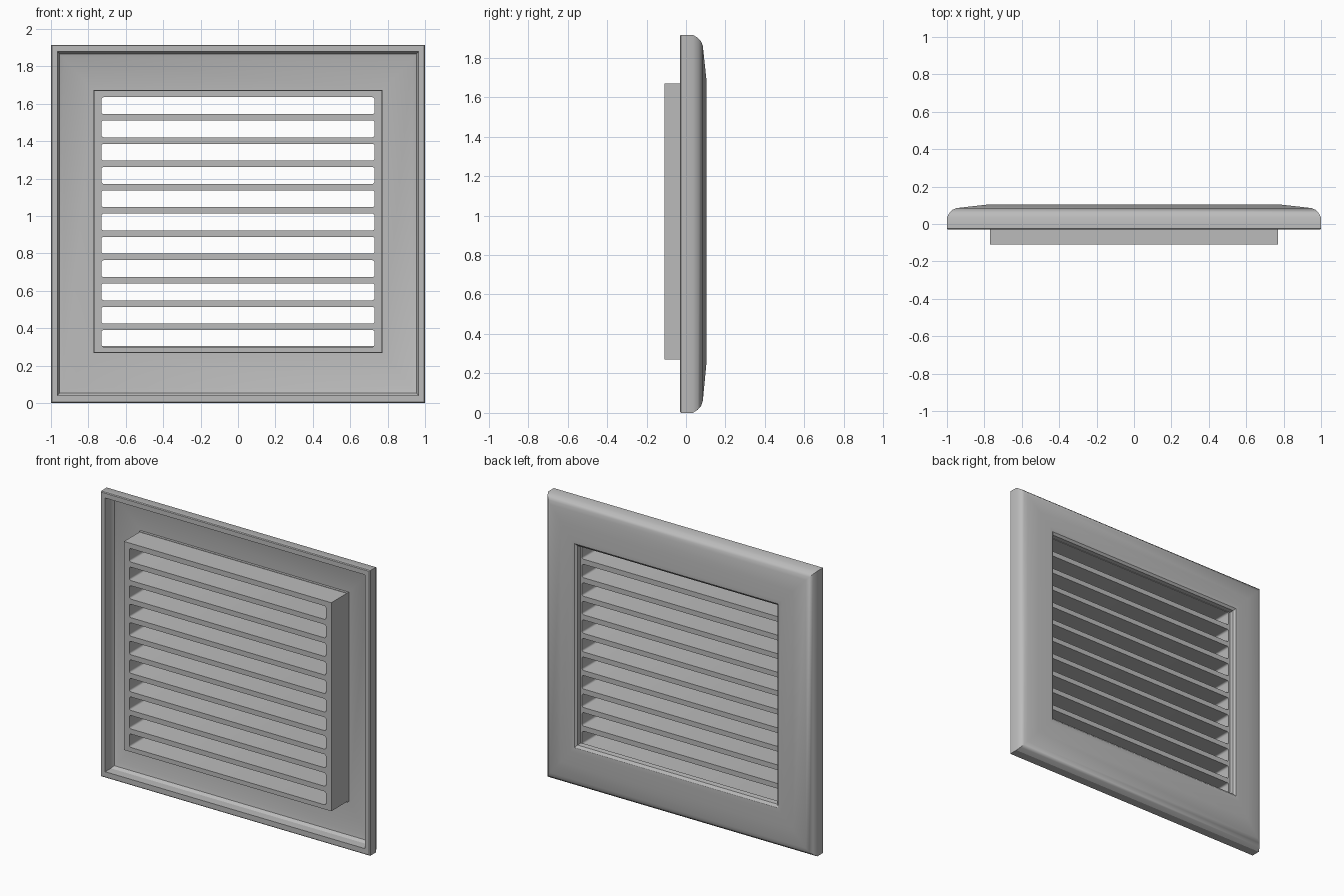
import bpy, bmesh, math

cube = bpy.data.objects.get("Cube")
if cube:
    bpy.data.objects.remove(cube, do_unlink=True)

grey = bpy.data.materials.new("light grey plastic")
grey.use_nodes = True
colour = (0.5, 0.5, 0.5, 1)
grey.diffuse_color = colour
grey.node_tree.nodes["Principled BSDF"].inputs["Base Color"].default_value = colour

OUTER = (1.0, 0.0, 1.915)      # half width, bottom, top
COLLAR = (0.77, 0.27, 1.67)


def make_object(name, bm):
    bmesh.ops.recalc_face_normals(bm, faces=bm.faces)
    mesh = bpy.data.meshes.new(name)
    bm.to_mesh(mesh)
    bm.free()
    obj = bpy.data.objects.new(name, mesh)
    bpy.context.collection.objects.link(obj)
    mesh.materials.append(grey)
    return obj


def activate(obj):
    bpy.ops.object.select_all(action='DESELECT')
    obj.select_set(True)
    bpy.context.view_layer.objects.active = obj


def add_prism(bm, half, low, high, y0, y1, radius=0.0):
    """Rectangle in x and z with cut corners, run from y0 to y1."""
    corners = [(half, low, 0), (half, high, 1), (-half, high, 2), (-half, low, 3)]
    outline = []
    for x, z, quarter in corners:
        cx = x - math.copysign(radius, x)
        cz = z + radius if z == low else z - radius
        steps = 4 if radius else 1
        for i in range(steps):
            a = math.pi / 2 * (quarter - 1 + (i / 3 if radius else 0))
            outline.append((cx + radius * math.cos(a), cz + radius * math.sin(a)))
    rings = [[bm.verts.new((x, y, z)) for x, z in outline] for y in (y0, y1)]
    bm.faces.new(rings[0])
    bm.faces.new(rings[1])
    n = len(outline)
    for i in range(n):
        j = (i + 1) % n
        bm.faces.new((rings[0][i], rings[0][j], rings[1][j], rings[1][i]))


# Hollow mitred surround: (way from outer edge to collar, y)
profile = [(0.15, -0.03), (0.02, -0.03), (0, -0.025), (0, 0.035), (0.06, 0.06),
           (0.13, 0.076), (0.22, 0.085), (0.6, 0.095), (0.95, 0.104),
           (1.06, 0.102), (1.12, 0.09), (1.13, 0.055), (0.99, 0.055),
           (0.99, 0.072), (0.3, 0.06), (0.2, 0.05), (0.15, 0.03)]
bm = bmesh.new()
rings = []
for t, y in profile:
    half, low, high = (a + (b - a) * t for a, b in zip(OUTER, COLLAR))
    rings.append([bm.verts.new((x, y, z)) for x, z in
                  ((half, low), (half, high), (-half, high), (-half, low))])
for k, ring in enumerate(rings):
    following = rings[(k + 1) % len(rings)]
    for i in range(4):
        j = (i + 1) % 4
        bm.faces.new((ring[i], ring[j], following[j], following[i]))
surround = make_object("surround_frame", bm)
activate(surround)
bpy.ops.object.shade_smooth_by_angle(angle=math.radians(32))

# Projecting collar with the horizontal slats left between its slots
bm = bmesh.new()
add_prism(bm, *COLLAR, -0.11, 0.06)
grille = make_object("slatted_grille", bm)

bm = bmesh.new()
for i in range(11):
    middle = 0.345 + i * 0.1245
    add_prism(bm, 0.73, middle - 0.045, middle + 0.045, -0.2, 0.2, 0.012)
cutter = make_object("slot_cutter", bm)
cutter.hide_render = True

cut = grille.modifiers.new("slots", 'BOOLEAN')
cut.operation = 'DIFFERENCE'
cut.solver = 'EXACT'
cut.object = cutter
activate(grille)
bpy.ops.object.modifier_apply(modifier=cut.name)
bpy.data.objects.remove(cutter, do_unlink=True)
bpy.ops.object.shade_smooth_by_angle(angle=math.radians(32))
